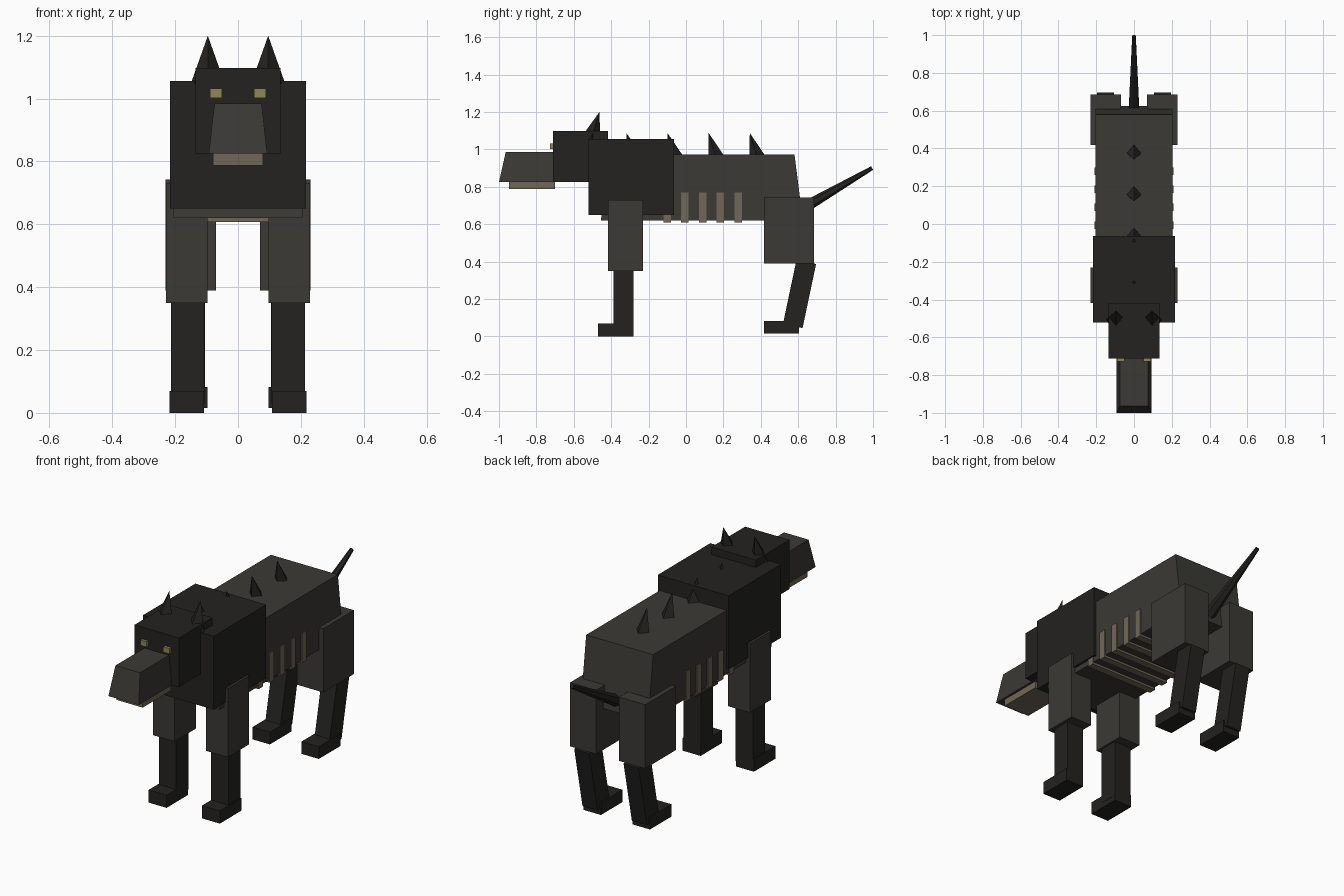
import bpy, bmesh
from mathutils import Vector, Matrix

if "Cube" in bpy.data.objects:
    bpy.data.objects.remove(bpy.data.objects["Cube"])


def material(name, rgb):
    m = bpy.data.materials.new(name)
    m.diffuse_color = (*rgb, 1)
    m.use_nodes = True
    m.node_tree.nodes["Principled BSDF"].inputs["Base Color"].default_value = m.diffuse_color
    return m


DARK = material("dark_fur", (0.017, 0.016, 0.015))
GREY = material("grey_fur", (0.043, 0.041, 0.036))
BONE = material("bone", (0.16, 0.135, 0.095))
EYE = material("eye_yellow", (0.28, 0.24, 0.09))


def finish(name, bm, mat):
    bmesh.ops.recalc_face_normals(bm, faces=bm.faces)
    me = bpy.data.meshes.new(name)
    bm.to_mesh(me)
    bm.free()
    me.materials.append(mat)
    ob = bpy.data.objects.new(name, me)
    bpy.context.collection.objects.link(ob)
    return ob


def box(name, x, y, z, mat, inset=(0, 0), tilt=None):
    """Box from (min, max) ranges; inset shrinks the top in x and y."""
    lo, hi = Vector((x[0], y[0], z[0])), Vector((x[1], y[1], z[1]))
    c, s = (lo + hi) / 2, hi - lo
    bm = bmesh.new()
    bmesh.ops.create_cube(bm, size=1)
    for v in bm.verts:
        top = v.co.z > 0
        for i in range(2):
            d = 1 if v.co[i] > 0 else -1
            v.co[i] = v.co[i] * s[i] - (d * inset[i] if top else 0)
        v.co.z *= s.z
    if tilt:
        bm.transform(Matrix.Rotation(tilt, 4, 'X'))
    bm.transform(Matrix.Translation(c))
    return finish(name, bm, mat)


def spike(name, base, tip, r1, r2, sides, mat):
    """Cone between two points lying in a plane of constant x."""
    base, tip = Vector(base), Vector(tip)
    d = tip - base
    bm = bmesh.new()
    bmesh.ops.create_cone(bm, cap_ends=True, segments=sides, radius1=r1,
                          radius2=r2, depth=d.length)
    rot = Vector((0, 0, 1)).rotation_difference(d).to_matrix().to_4x4()
    bm.transform(Matrix.Translation((base + tip) / 2) @ rot)
    bmesh.ops.remove_doubles(bm, verts=bm.verts, dist=1e-5)
    return finish(name, bm, mat)


def span(c, w):
    return (c - w / 2, c + w / 2)


# Torso and shoulder mane
box("body", (-.205, .205), (-.455, .625), (.62, .973), GREY, inset=(0, .045))
box("shoulder_mane", (-.217, .217), (-.522, -.063), (.65, 1.056), DARK)

# Ribs wrapping under the belly
for i in range(5):
    box(f"rib_{i + 1}", (-.21, .21), span(-.101 + .095 * i, .04), (.608, .77), BONE)

# Head, snout and jaw
box("head", (-.136, .136), (-.711, -.417), (.825, 1.097), DARK)
box("snout", (-.093, .093), (-1.0, -.67), (.825, .985), GREY, inset=(.018, .036))
box("jaw", (-.08, .08), (-.947, -.70), (.787, .832), BONE)

# Spines along the back
for i in range(4):
    y = -.273 + .22 * i
    spike(f"back_spine_{i + 1}", (0, y, .935), (0, y - .046, 1.088), .05, 0, 4, DARK)

# Tail
spike("tail", (0, .59, .665), (0, .995, .9), .033, .011, 6, DARK)

# Paired parts
for side, s in (("right", -1), ("left", 1)):
    box(f"eye_{side}", span(s * .07, .038), (-.727, -.70), (1.002, 1.032), EYE)
    spike(f"ear_{side}", (s * .096, -.51, 1.045), (s * .096, -.463, 1.2), .055, 0, 4, DARK)
    # Front leg
    box(f"front_upper_leg_{side}", span(s * .163, .133), (-.417, -.23), (.35, .73), GREY)
    box(f"front_lower_leg_{side}", span(s * .16, .106), (-.388, -.282), (.03, .37), DARK)
    box(f"front_paw_{side}", span(s * .163, .11), (-.47, -.282), (0, .07), DARK)
    # Hind leg
    box(f"hind_thigh_{side}", span(s * .15, .16), (.417, .685), (.39, .743), GREY)
    box(f"hind_lower_leg_{side}", span(s * .151, .092), span(.607, .107), span(.227, .35),
        DARK, tilt=-.208)
    box(f"hind_paw_{side}", span(s * .15, .106), (.417, .605), (.015, .083), DARK)
